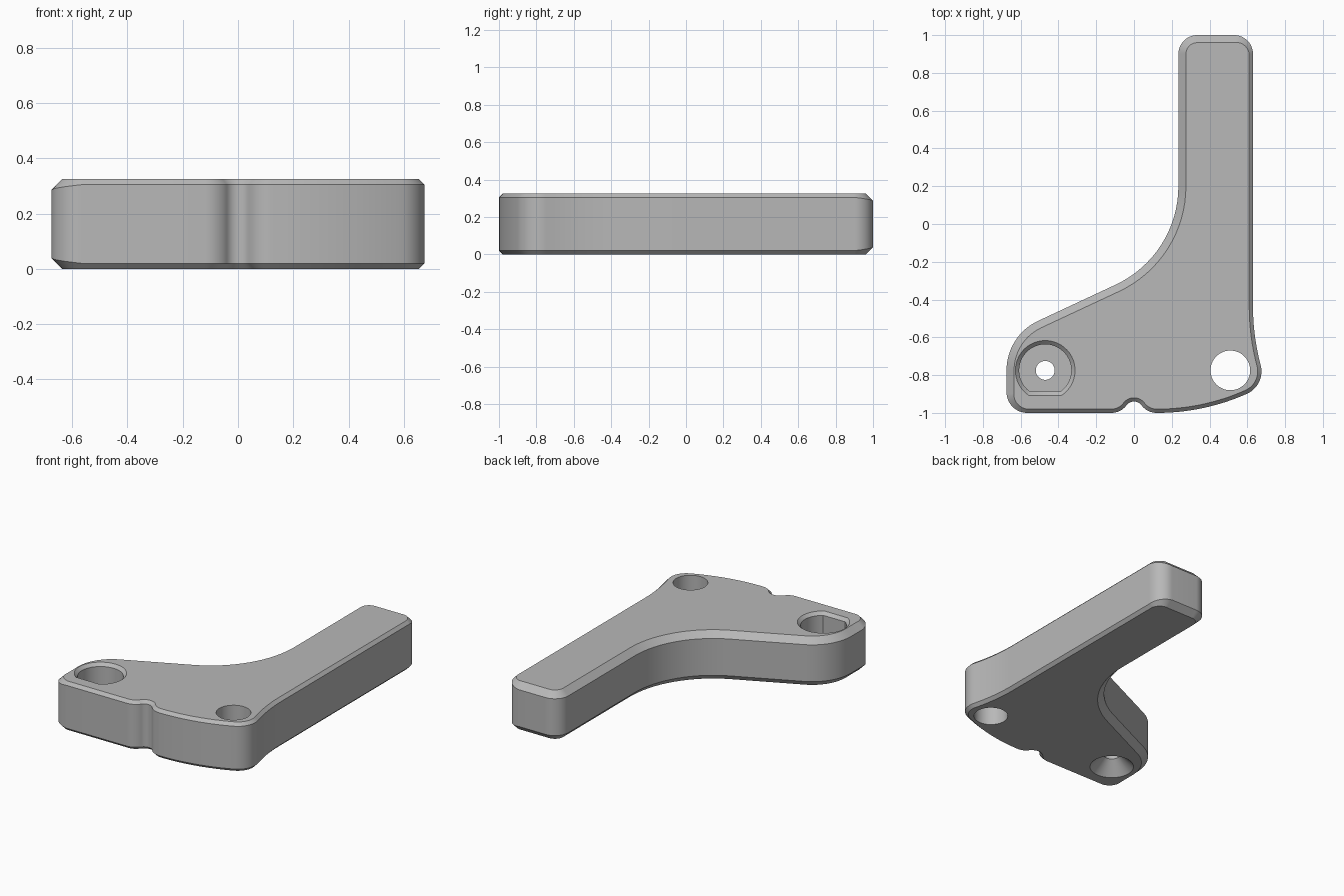
import bpy
import bmesh
from math import sin, cos, acos, radians, degrees, pi

HEIGHT = 0.325

if "Cube" in bpy.data.objects:
    bpy.data.objects.remove(bpy.data.objects["Cube"], do_unlink=True)

grey = bpy.data.materials.new("plain grey")
grey.use_nodes = True
grey.diffuse_color = (0.48, 0.48, 0.48, 1)
grey.node_tree.nodes["Principled BSDF"].inputs["Base Color"].default_value = grey.diffuse_color


def arc(cx, cy, r, start, end, steps=16):
    """Points on an arc, each with its radial direction."""
    points = []
    for i in range(steps + 1):
        a = radians(start + (end - start) * i / steps)
        points.append((cx + r * cos(a), cy + r * sin(a), cos(a), sin(a)))
    return points


def loft(name, rings):
    """Solid through rings of equal length, each a (height, points) pair."""
    bm = bmesh.new()
    loops = [[bm.verts.new((p[0], p[1], z)) for p in pts] for z, pts in rings]
    for low, high in zip(loops, loops[1:]):
        for i in range(len(low)):
            j = (i + 1) % len(low)
            bm.faces.new((low[i], low[j], high[j], high[i]))
    bm.faces.new(loops[0][::-1])
    bm.faces.new(loops[-1])
    bmesh.ops.remove_doubles(bm, verts=bm.verts, dist=0.0005)
    bmesh.ops.recalc_face_normals(bm, faces=bm.faces)
    mesh = bpy.data.meshes.new(name)
    bm.to_mesh(mesh)
    bm.free()
    mesh.materials.append(grey)
    obj = bpy.data.objects.new(name, mesh)
    bpy.context.collection.objects.link(obj)
    return obj


# Outline, counter-clockwise: centre, radius, angles, chamfer at start and end
WIDE, SLIM = 0.04, 0.02
segments = [
    (0.12, -0.9, 0.1, 216.87, 270, SLIM, SLIM),       # notch, right lip
    (0.122, 0.17, 1.17, 270, 294, SLIM, SLIM),        # bowed front edge
    (0.545, -0.78, 0.13, 294, 374.95, SLIM, SLIM),    # round corner by the bore
    (1.83, -0.437, 1.2, 194.95, 180, SLIM, SLIM),     # flare into the arm
    (0.53, 0.9, 0.1, 0, 90, SLIM, WIDE),              # arm end corners
    (0.335, 0.9, 0.1, 90, 180, WIDE, WIDE),
    (-0.34, 0.2, 0.575, 0, -65, WIDE, WIDE),          # inner sweep
    (-0.386, -0.775, 0.289, 115, 180, WIDE, WIDE),    # round end
    (-0.565, -0.89, 0.11, 180, 270, WIDE, SLIM),      # front corner
    (-0.12, -0.9, 0.1, 270, 323.13, SLIM, SLIM),      # notch, left lip
    (0, -0.99, 0.05, 143.13, 36.87, SLIM, SLIM),      # notch
]
outer, inner, depth = [], [], []
for cx, cy, r, start, end, d0, d1 in segments:
    side = 1 if end > start else -1
    pts = arc(cx, cy, r, start, end)
    for i, (x, y, nx, ny) in enumerate(pts):
        d = d0 + (d1 - d0) * i / (len(pts) - 1)
        outer.append((x, y))
        inner.append((x - side * nx * d, y - side * ny * d))
        depth.append(d)

# Body with chamfered top and bottom edges
body = loft("bracket_body", [(0, inner), (HEIGHT / 2, outer), (HEIGHT, inner)])
bpy.data.objects.remove(body, do_unlink=True)
bm = bmesh.new()
levels = []
for flat, top in ((True, False), (False, False), (False, True), (True, True)):
    ring = []
    for (ox, oy), (ix, iy), d in zip(outer, inner, depth):
        lift = 0 if flat else d
        z = HEIGHT - lift if top else lift
        ring.append(bm.verts.new((ix, iy, z) if flat else (ox, oy, z)))
    levels.append(ring)
for low, high in zip(levels, levels[1:]):
    for i in range(len(low)):
        j = (i + 1) % len(low)
        bm.faces.new((low[i], low[j], high[j], high[i]))
bm.faces.new(levels[0][::-1])
bm.faces.new(levels[-1])
bmesh.ops.remove_doubles(bm, verts=bm.verts, dist=0.0005)
bmesh.ops.recalc_face_normals(bm, faces=bm.faces)
mesh = bpy.data.meshes.new("bracket_body")
bm.to_mesh(mesh)
bm.free()
mesh.materials.append(grey)
body = bpy.data.objects.new("bracket_body", mesh)
bpy.context.collection.objects.link(body)


def circle(cx, cy, r):
    return arc(cx, cy, r, 0, 360, 64)[:-1]


def d_shape(cx, cy, r, flat):
    """Circle cut by a flat on its front side."""
    half = degrees(acos(flat / r))
    return arc(cx, cy, r, half - 90, 270 - half, 56)


# Bore, flat-sided pocket with chamfered rim, and countersunk screw hole
HX, HY = -0.47, -0.775
pocket = d_shape(HX, HY, 0.138, 0.112)
rim = d_shape(HX, HY, 0.158, 0.132)
cutters = [
    loft("bore_cutter", [(-0.1, circle(0.51, HY, 0.105)), (0.5, circle(0.51, HY, 0.105))]),
    loft("pocket_cutter", [(0.15, pocket), (HEIGHT - 0.02, pocket), (HEIGHT, rim), (0.4, rim)]),
    loft("screw_cutter", [(-0.05, circle(HX, HY, 0.185)), (0.085, circle(HX, HY, 0.05)),
                          (0.2, circle(HX, HY, 0.05))]),
]
bpy.context.view_layer.objects.active = body
for cutter in cutters:
    cutter.hide_render = True
    mod = body.modifiers.new("cut", "BOOLEAN")
    mod.operation = "DIFFERENCE"
    mod.solver = "EXACT"
    mod.object = cutter
    bpy.ops.object.modifier_apply(modifier=mod.name)
    bpy.data.objects.remove(cutter, do_unlink=True)

# Smooth walls, crisp chamfer edges
bpy.ops.object.select_all(action="DESELECT")
body.select_set(True)
bpy.ops.object.shade_smooth_by_angle(angle=pi / 6)
